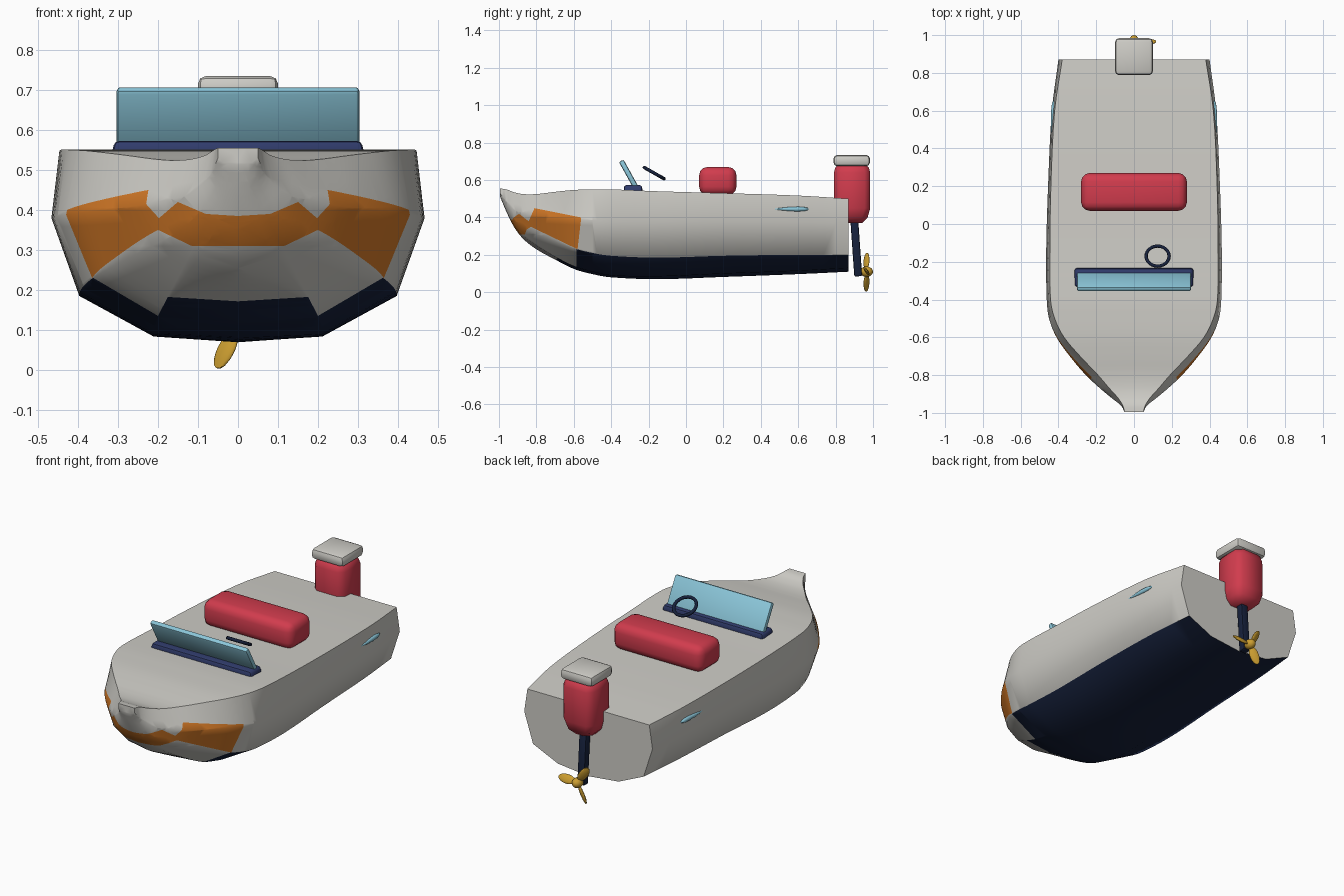
import bpy, bmesh, math
from mathutils import Vector, Matrix

if "Cube" in bpy.data.objects:
    bpy.data.objects.remove(bpy.data.objects["Cube"])


def mat(name, rgb):
    m = bpy.data.materials.new(name)
    m.diffuse_color = (*rgb, 1)
    m.use_nodes = True
    m.node_tree.nodes["Principled BSDF"].inputs["Base Color"].default_value = m.diffuse_color
    return m


GREY = mat("warm_grey", (0.62, 0.61, 0.57))
NAVY = mat("dark_navy", (0.008, 0.015, 0.045))
ORANGE = mat("orange", (0.65, 0.19, 0.02))
BLUE = mat("base_blue", (0.03, 0.045, 0.15))
GLASS = mat("light_blue", (0.26, 0.57, 0.70))
RED = mat("red", (0.64, 0.045, 0.075))
GOLD = mat("gold", (0.60, 0.34, 0.03))


def finish(name, bm, mats, angle=40):
    bmesh.ops.recalc_face_normals(bm, faces=bm.faces)
    me = bpy.data.meshes.new(name)
    bm.to_mesh(me)
    bm.free()
    ob = bpy.data.objects.new(name, me)
    bpy.context.collection.objects.link(ob)
    for m in mats:
        me.materials.append(m)
    bpy.ops.object.select_all(action='DESELECT')
    ob.select_set(True)
    bpy.context.view_layer.objects.active = ob
    bpy.ops.object.shade_smooth_by_angle(angle=math.radians(angle))
    return ob


def box(name, loc, size, m, bevel, segs=3, rot_x=0, bottom=1.0, top=1.0):
    """Rounded box, optionally tapered towards its bottom or top."""
    bm = bmesh.new()
    bmesh.ops.create_cube(bm, size=1)
    for v in bm.verts:
        k = top if v.co.z > 0 else bottom
        v.co = Vector((v.co.x * size[0] * k, v.co.y * size[1] * k, v.co.z * size[2]))
    bmesh.ops.bevel(bm, geom=bm.edges[:], offset=bevel, segments=segs,
                    profile=0.5, affect='EDGES')
    bm.transform(Matrix.Translation(loc) @ Matrix.Rotation(rot_x, 4, 'X'))
    return finish(name, bm, [m])


def ellipsoid(name, matrix, m, u=12, v=8):
    bm = bmesh.new()
    bmesh.ops.create_uvsphere(bm, u_segments=u, v_segments=v, radius=1)
    bm.transform(matrix)
    return finish(name, bm, [m], 60)


# Hull stations: y, then half width and height of deck edge, side, chine, bilge; keel height
STATIONS = [
    (.87, .38, .50, .40, .37, .345, .20, .19, .13, .11),
    (.6, .42, .517, .435, .375, .37, .20, .20, .115, .097),
    (.2, .44, .53, .455, .38, .385, .195, .205, .10, .082),
    (-.15, .445, .54, .465, .38, .395, .185, .21, .085, .07),
    (-.4, .442, .55, .462, .38, .395, .195, .21, .09, .08),
    (-.5, .42, .55, .45, .385, .385, .21, .205, .11, .097),
    (-.6, .37, .547, .41, .39, .355, .235, .195, .14, .125),
    (-.7, .285, .537, .34, .40, .29, .27, .165, .19, .175),
    (-.8, .19, .525, .255, .41, .215, .31, .12, .25, .23),
    (-.87, .13, .525, .18, .425, .15, .345, .085, .30, .285),
    (-.92, .085, .535, .12, .44, .10, .39, .055, .36, .35),
    (-.96, .06, .55, .07, .485, .055, .455, .03, .435, .43),
    (-.995, .05, .555, .05, .53, .04, .52, .025, .515, .513),
]


def smooth_stations(rows, n=4):
    """Non-uniform cubic interpolation between stations along the length."""
    def slope(i, k):
        a, b = rows[max(i - 1, 0)], rows[min(i + 1, len(rows) - 1)]
        return (b[k] - a[k]) / (b[0] - a[0])
    out = []
    for i in range(len(rows) - 1):
        p, q = rows[i], rows[i + 1]
        h = q[0] - p[0]
        for s in range(n):
            t = s / n
            row = [p[0] + h * t]
            for k in range(1, 10):
                row.append((2*t**3 - 3*t*t + 1) * p[k] + (t**3 - 2*t*t + t) * h * slope(i, k)
                           + (3*t*t - 2*t**3) * q[k] + (t**3 - t*t) * h * slope(i + 1, k))
            out.append(row)
    return out + [rows[-1]]


def inside(a, b, poly):
    hit = False
    for (x1, y1), (x2, y2) in zip(poly, poly[1:] + poly[:1]):
        if (y1 > b) != (y2 > b) and a < (x2 - x1) * (b - y1) / (y2 - y1) + x1:
            hit = not hit
    return hit


# Hull: lofted shell with flat deck, transom and bow tip
bm = bmesh.new()
rings = []
for r in smooth_stations(STATIONS):
    half = [(r[k], r[k + 1]) for k in (1, 3, 5, 7)]
    sec = half + [(0, r[9])] + [(-x, z) for x, z in reversed(half)]
    rings.append([bm.verts.new((x, r[0], z)) for x, z in sec])
for a, b in zip(rings, rings[1:]):
    for j in range(9):
        f = bm.faces.new((a[j], a[(j + 1) % 9], b[(j + 1) % 9], b[j]))
        f.material_index = 1 if 2 <= j <= 5 else 0
bm.faces.new(rings[0])
bm.faces.new(rings[-1])

# Painted bow: cut the shell along the stripe outlines, then colour by region
BAND = [(-.001, .31), (.115, .31), (.22, .36), (.15, .42), (.08, .39), (-.001, .385)]
FLANK = [(-.85, .36), (-.81, .45), (-.56, .40), (-.58, .23)]
BOTTOM = [(-.001, .172), (.175, .183), (.20, .135), (.37, .23), (.5, .23), (.5, 0), (-.001, 0)]


def cut(co, no):
    faces = [f for f in bm.faces if f.calc_center_median().y < -.5]
    geom = set(faces)
    for f in faces:
        geom.update(f.edges)
        geom.update(f.verts)
    bmesh.ops.bisect_plane(bm, geom=list(geom), dist=1e-5, plane_co=co, plane_no=no)


for poly in (BAND, BOTTOM[:4]):
    for (x1, z1), (x2, z2) in zip(poly, poly[1:]):
        for s in (1, -1):
            cut((s * x1, 0, z1), (s * (z2 - z1), 0, x1 - x2))
for (y1, z1), (y2, z2) in zip(FLANK, FLANK[1:] + FLANK[:1]):
    cut((0, y1, z1), (0, z2 - z1, y1 - y2))
cut((0, -.585, 0), (0, 1, 0))
for f in bm.faces:
    c = f.calc_center_median()
    if c.y < -.585 and f.material_index == 1 and not inside(abs(c.x), c.z, BOTTOM):
        f.material_index = 0
    if c.y < -.5 and (inside(c.y, c.z, FLANK) or (c.y < -.8 and inside(abs(c.x), c.z, BAND))):
        f.material_index = 2
finish("hull", bm, [GREY, NAVY, ORANGE], 45)

# Bench seat
box("bench_seat", (0, .17, .595), (.56, .20, .15), RED, .045)

# Windscreen and its base
box("windscreen_base", (0, -.283, .55), (.635, .10, .045), BLUE, .012, 2, top=.97)
box("windscreen", (0, -.305, .628), (.605, .028, .172), GLASS, .01, 2, rot_x=math.radians(29))

# Steering wheel
bpy.ops.mesh.primitive_torus_add(major_radius=.061, minor_radius=.009, major_segments=24,
                                 minor_segments=8, location=(.125, -.17, .637),
                                 rotation=(math.radians(-29.5), 0, 0))
wheel = bpy.context.object
wheel.name = "steering_wheel"
wheel.data.materials.append(NAVY)
bpy.ops.object.shade_smooth()

# Side fins: flattened teardrops pointing forward
for side, s in (("right", 1), ("left", -1)):
    bm = bmesh.new()
    bmesh.ops.create_uvsphere(bm, u_segments=10, v_segments=8, radius=1)
    for v in bm.verts:
        k = .35 + .65 * (v.co.y + 1) / 2
        v.co = Vector((v.co.x * .014 * k, v.co.y * .093, v.co.z * .017 * k))
    bm.transform(Matrix.Translation((s * .431, .565, .445)) @ Matrix.Rotation(s * .06, 4, 'Z'))
    finish(side + "_side_fin", bm, [GLASS], 60)

# Outboard motor: body, tapered chin, cap and leg
bm = bmesh.new()
prev = None
for z, w, d in ((.37, .055, .055), (.40, .083, .083), (.45, .095, .097),
                (.64, .095, .097), (.665, .088, .09), (.685, .075, .075)):
    c = .03
    pts = [(w, d - c), (w - c, d), (c - w, d), (-w, d - c),
           (-w, c - d), (c - w, -d), (w - c, -d), (w, c - d)]
    ring = [bm.verts.new((x, y + .888, z)) for x, y in pts]
    if prev:
        for j in range(8):
            bm.faces.new((prev[j], prev[(j + 1) % 8], ring[(j + 1) % 8], ring[j]))
    else:
        bm.faces.new(ring)
    prev = ring
bm.faces.new(prev)
finish("motor_body", bm, [RED], 50)
box("motor_cap", (0, .886, .704), (.20, .195, .06), GREY, .02, 2)
box("motor_leg", (0, .91, .24), (.045, .042, .31), NAVY, .008, 2, rot_x=math.radians(4))

# Propeller: hub and three twisted blades
HUB = Vector((0, .965, .11))
ellipsoid("propeller_hub", Matrix.Translation(HUB) @ Matrix.Diagonal((.028, .035, .028, 1)), GOLD)
for i in range(3):
    turn = Matrix.Rotation(-math.radians(3 + 120 * i), 4, 'Y')
    ellipsoid("propeller_blade_%d" % (i + 1),
              Matrix.Translation(HUB) @ turn @ Matrix.Translation((.066, 0, 0))
              @ Matrix.Rotation(math.radians(35), 4, 'X')
              @ Matrix.Diagonal((.054, .009, .025, 1)), GOLD, 10, 8)
